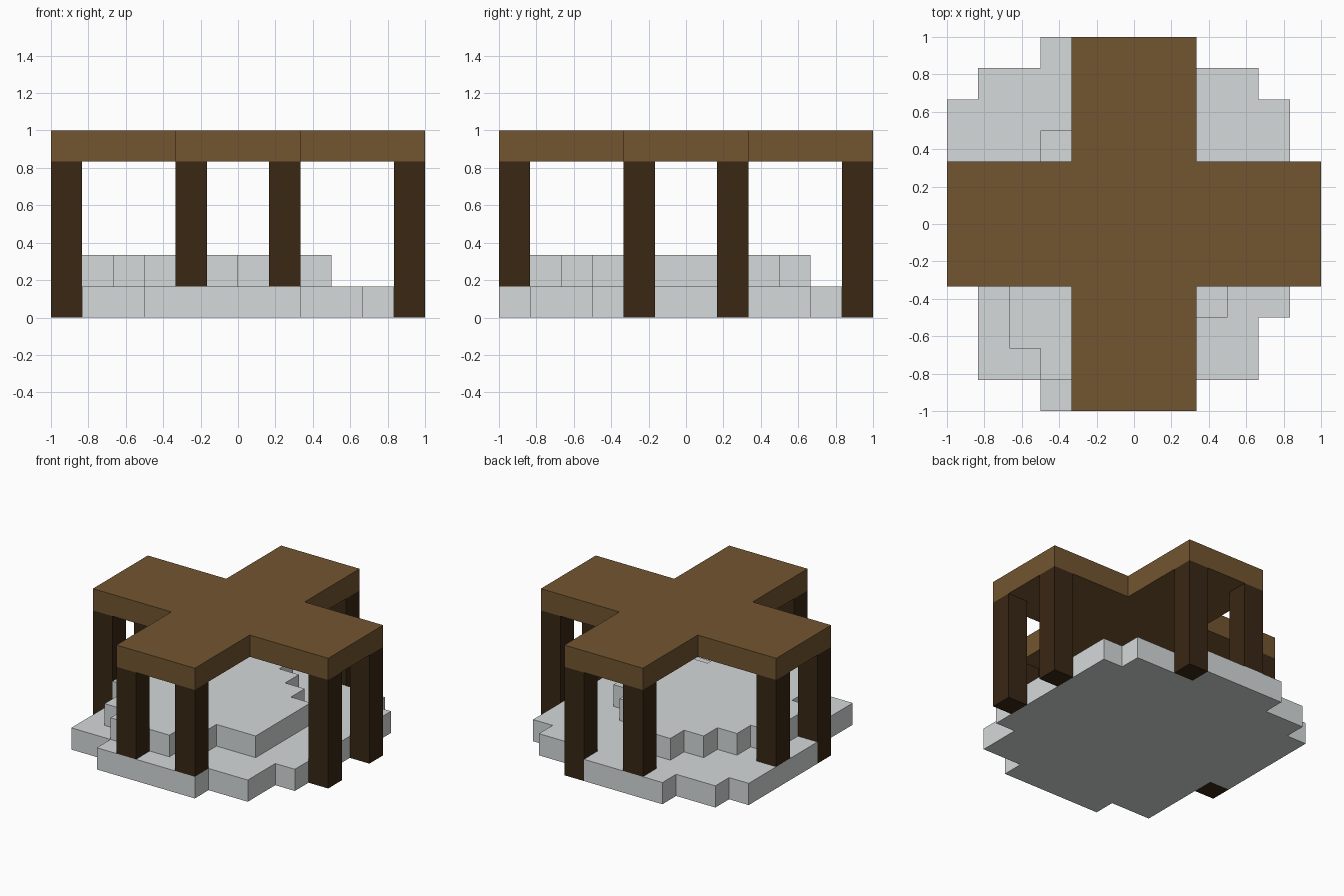
import bpy
import bmesh

cube = bpy.data.objects.get("Cube")
if cube:
    bpy.data.objects.remove(cube, do_unlink=True)

UNIT = 1 / 6  # every part sits on a grid of this size


def make_material(name, color):
    mat = bpy.data.materials.new(name)
    mat.use_nodes = True
    mat.diffuse_color = color
    mat.node_tree.nodes["Principled BSDF"].inputs["Base Color"].default_value = color
    return mat


stone = make_material("pale_stone", (0.665, 0.695, 0.695, 1))
bark = make_material("dark_bark", (0.041, 0.02, 0.007, 1))
plank = make_material("brown_plank", (0.168, 0.09, 0.03, 1))


def slab(name, outline, bottom, top, material):
    """Extrude a counter-clockwise grid outline between two grid heights."""
    bm = bmesh.new()
    verts = [bm.verts.new((x * UNIT, y * UNIT, bottom * UNIT)) for x, y in outline]
    face = bm.faces.new(verts)
    result = bmesh.ops.extrude_face_region(bm, geom=[face], use_keep_orig=True)
    raised = [v for v in result["geom"] if isinstance(v, bmesh.types.BMVert)]
    bmesh.ops.translate(bm, verts=raised, vec=(0, 0, (top - bottom) * UNIT))
    bmesh.ops.recalc_face_normals(bm, faces=bm.faces)
    mesh = bpy.data.meshes.new(name)
    bm.to_mesh(mesh)
    bm.free()
    mesh.materials.append(material)
    obj = bpy.data.objects.new(name, mesh)
    bpy.context.collection.objects.link(obj)


def rectangle(x, y, width, depth):
    return [(x, y), (x + width, y), (x + width, y + depth), (x, y + depth)]


# Stepped lower stone tier
slab("lower_stone_tier", [
    (-3, -6), (2, -6), (2, -5), (4, -5), (4, -3), (5, -3), (5, 4), (4, 4),
    (4, 5), (1, 5), (1, 6), (-3, 6), (-3, 5), (-5, 5), (-5, 4), (-6, 4),
    (-6, -1), (-5, -1), (-5, -5), (-3, -5)], 0, 1, stone)

# Smaller stepped stone tier on top of it
slab("upper_stone_tier", [
    (-3, -5), (0, -5), (0, -4), (1, -4), (1, -3), (3, -3), (3, 1), (2, 1),
    (2, 2), (1, 2), (1, 3), (0, 3), (0, 4), (-2, 4), (-2, 3), (-3, 3),
    (-3, 2), (-4, 2), (-4, 1), (-5, 1), (-5, -2), (-4, -2), (-4, -4),
    (-3, -4)], 1, 2, stone)

# Cross-shaped roof: one arm end and inner corner, turned four times
cross = []
arm = [(-2, -6), (2, -6), (2, -2)]
for _ in range(4):
    cross += arm
    arm = [(-y, x) for x, y in arm]
slab("cross_roof", cross, 5, 6, plank)

# A pair of posts under each arm; some stand on the stone, the rest on the ground
posts = {
    "front_right_post": (-2, -6, 1), "front_left_post": (1, -6, 1),
    "back_right_post": (-2, 5, 1), "back_left_post": (1, 5, 0),
    "right_front_post": (-6, -2, 0), "right_back_post": (-6, 1, 1),
    "left_front_post": (5, -2, 0), "left_back_post": (5, 1, 0),
}
for name, (px, py, foot) in posts.items():
    slab(name, rectangle(px, py, 1, 1), foot, 5, bark)
